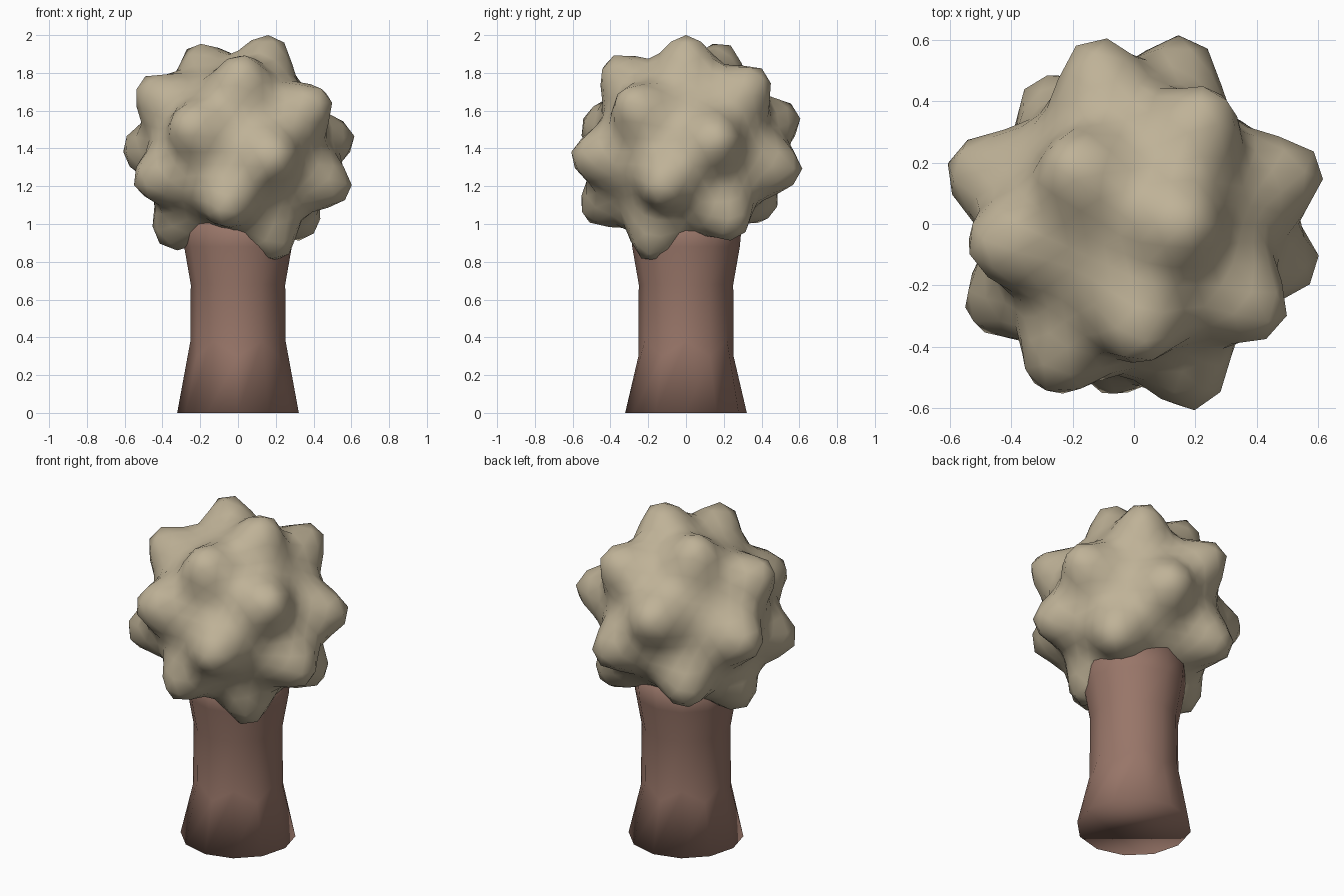
import bpy, bmesh, math
from mathutils import Vector

if "Cube" in bpy.data.objects:
    bpy.data.objects.remove(bpy.data.objects["Cube"])


def material(name, rgb):
    m = bpy.data.materials.new(name)
    m.diffuse_color = (*rgb, 1)
    m.use_nodes = True
    m.node_tree.nodes["Principled BSDF"].inputs["Base Color"].default_value = m.diffuse_color
    return m


def make_object(name, bm, mat):
    bmesh.ops.recalc_face_normals(bm, faces=bm.faces)
    for f in bm.faces:
        f.smooth = True
    me = bpy.data.meshes.new(name)
    bm.to_mesh(me)
    bm.free()
    me.materials.append(mat)
    ob = bpy.data.objects.new(name, me)
    bpy.context.collection.objects.link(ob)
    return ob


bark = material("brown bark", (0.315, 0.18, 0.14))
foliage = material("khaki foliage", (0.52, 0.445, 0.31))

# Trunk: flared base, slim waist, widening into the crown
SIDES = 12
profile = [(0.322, 0.0), (0.252, 0.34), (0.25, 0.68), (0.285, 0.88), (0.3, 1.05)]
bm = bmesh.new()
rings = []
for i, (r, z) in enumerate(profile):
    ring = []
    for k in range(SIDES):
        a = 2 * math.pi * k / SIDES
        lift = 0.04 * (-1) ** k if i == 1 else 0   # uneven root creases
        ring.append(bm.verts.new((r * math.cos(a), r * math.sin(a), z + lift)))
    rings.append(ring)
for lo, hi in zip(rings, rings[1:]):
    for k in range(SIDES):
        n = (k + 1) % SIDES
        bm.faces.new((lo[k], lo[n], hi[n], hi[k]))
bm.faces.new(rings[0][::-1])
bm.faces.new(rings[-1])
make_object("trunk", bm, bark)

# Crown: ball with blunt knobs pushed out at these directions from its centre
CENTRE = Vector((0, 0, 1.4))
knobs = [Vector(p).normalized() for p in (
    (0.17, 0.0, 0.56), (-0.21, 0.2, 0.52), (0.02, -0.38, 0.45),
    (0.25, 0.38, 0.39), (-0.48, -0.07, 0.33), (0.43, -0.3, 0.27),
    (-0.28, -0.51, 0.15), (0.21, -0.57, -0.03), (-0.57, 0.19, 0.01),
    (-0.51, -0.29, -0.16), (0.57, 0.18, 0.07), (0.56, -0.14, -0.2),
    (-0.07, -0.51, -0.32), (0.21, -0.2, -0.53), (-0.38, 0.0, -0.46),
    (0.37, 0.26, -0.41), (0.17, 0.57, -0.1), (-0.13, 0.55, 0.18),
    (-0.3, 0.43, -0.3))]
bm = bmesh.new()
bmesh.ops.create_icosphere(bm, subdivisions=4, radius=1)
for v in bm.verts:
    d = v.co.normalized()
    bump = sum(math.exp(-(d.angle(k) / 0.285) ** 2) for k in knobs)
    v.co = CENTRE + d * (0.462 + 0.19 * min(bump, 0.93))
top = max(v.co.z for v in bm.verts)
for v in bm.verts:
    v.co.z += 2.0 - top
make_object("leafy_crown", bm, foliage)
